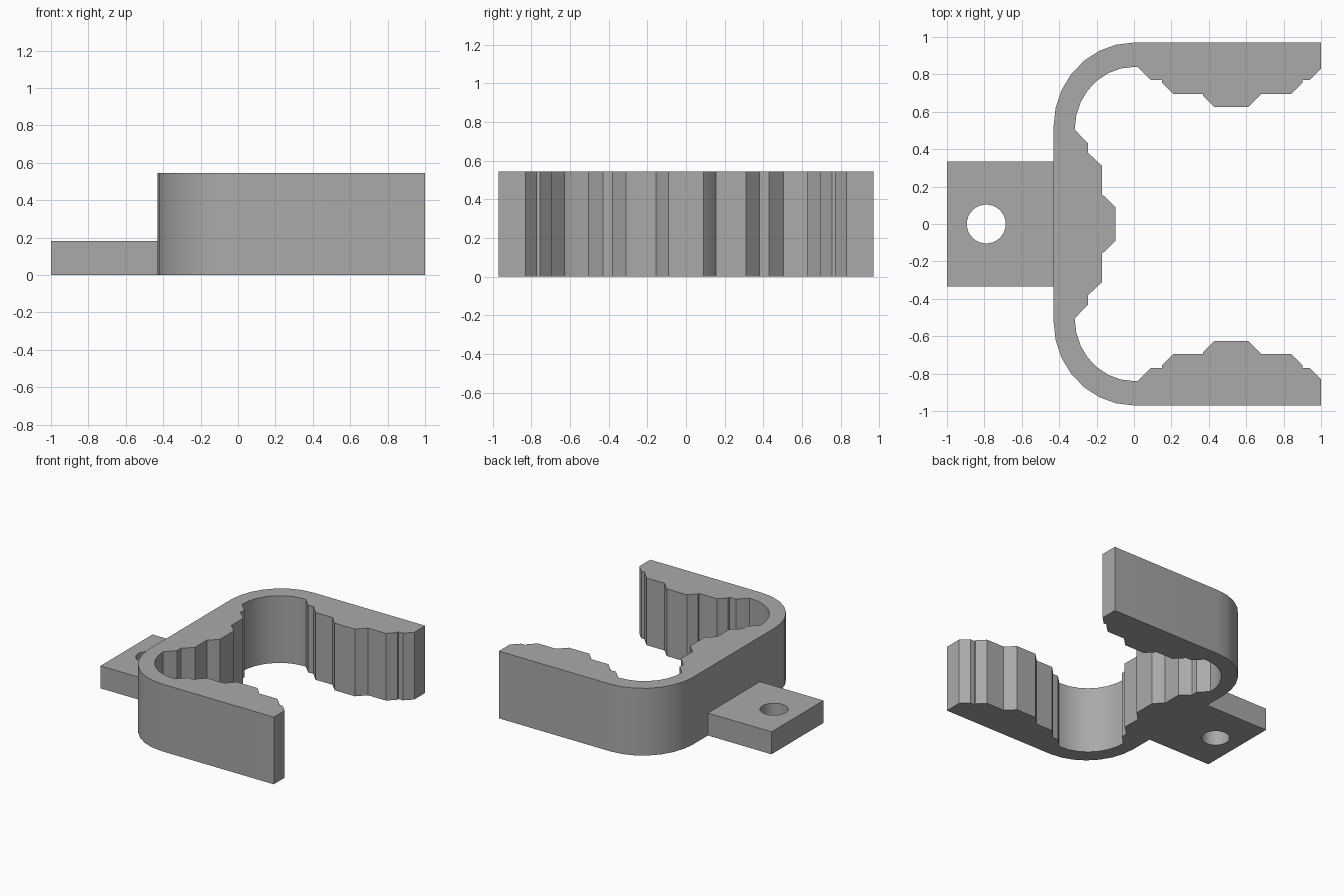
import bpy, bmesh
from math import sin, cos, pi, radians

cube = bpy.data.objects.get("Cube")
if cube:
    bpy.data.objects.remove(cube, do_unlink=True)

grey = bpy.data.materials.new("plain grey")
grey.use_nodes = True
grey.diffuse_color = (0.4, 0.4, 0.4, 1)
grey.node_tree.nodes["Principled BSDF"].inputs["Base Color"].default_value = (0.4, 0.4, 0.4, 1)


def prism(name, outline, z0, z1):
    """Extrude a closed xy outline between two heights."""
    bm = bmesh.new()
    base = bm.faces.new([bm.verts.new((x, y, z0)) for x, y in outline])
    top = bmesh.ops.extrude_face_region(bm, geom=[base])["geom"]
    bmesh.ops.translate(bm, vec=(0, 0, z1 - z0),
                        verts=[g for g in top if isinstance(g, bmesh.types.BMVert)])
    bmesh.ops.recalc_face_normals(bm, faces=bm.faces)
    mesh = bpy.data.meshes.new(name)
    bm.to_mesh(mesh)
    bm.free()
    mesh.materials.append(grey)
    obj = bpy.data.objects.new(name, mesh)
    bpy.context.collection.objects.link(obj)
    return obj


def arc(cx, cy, rx, ry, start, end, steps):
    angles = [start + (end - start) * i / steps for i in range(steps + 1)]
    return [(cx + rx * cos(a), cy + ry * sin(a)) for a in angles]


def smooth(obj):
    bpy.ops.object.select_all(action='DESELECT')
    obj.select_set(True)
    bpy.context.view_layer.objects.active = obj
    bpy.ops.object.shade_smooth_by_angle(angle=radians(30))


# Clip: stepped gripping pads on the arm and the back, joined by round corners
arm_pad = [(1, 0.83), (0.94, 0.77), (0.9, 0.77), (0.9, 0.755), (0.84, 0.695),
           (0.68, 0.695), (0.61, 0.625), (0.43, 0.625), (0.37, 0.685), (0.37, 0.695),
           (0.21, 0.695), (0.15, 0.755), (0.15, 0.77), (0.09, 0.77), (0.02, 0.84)]
back_pad = [(-0.245, 0.43), (-0.245, 0.38), (-0.17, 0.31), (-0.17, 0.155),
            (-0.16, 0.15), (-0.1, 0.09)]
outer = arc(0, 0.52, 0.43, 0.45, pi, pi / 2, 7)
inner = arc(0, 0.505, 0.317, 0.335, pi / 2, pi, 7)
half = outer + [(1, 0.97)] + arm_pad + inner + back_pad
clip = prism("clip_body", half + [(x, -y) for x, y in reversed(half)], 0, 0.545)
smooth(clip)

# Mounting tab with a round screw hole
tab = prism("mounting_tab", [(-1, -0.333), (-0.425, -0.333), (-0.425, 0.333), (-1, 0.333)], 0, 0.182)
cutter = prism("hole_cutter", arc(-0.79, 0, 0.104, 0.104, 0, 2 * pi, 32)[:-1], -0.1, 0.4)
cutter.hide_render = True
hole = tab.modifiers.new("screw_hole", 'BOOLEAN')
hole.operation = 'DIFFERENCE'
hole.solver = 'EXACT'
hole.object = cutter
bpy.ops.object.select_all(action='DESELECT')
tab.select_set(True)
bpy.context.view_layer.objects.active = tab
bpy.ops.object.modifier_apply(modifier=hole.name)
bpy.data.objects.remove(cutter, do_unlink=True)
smooth(tab)
